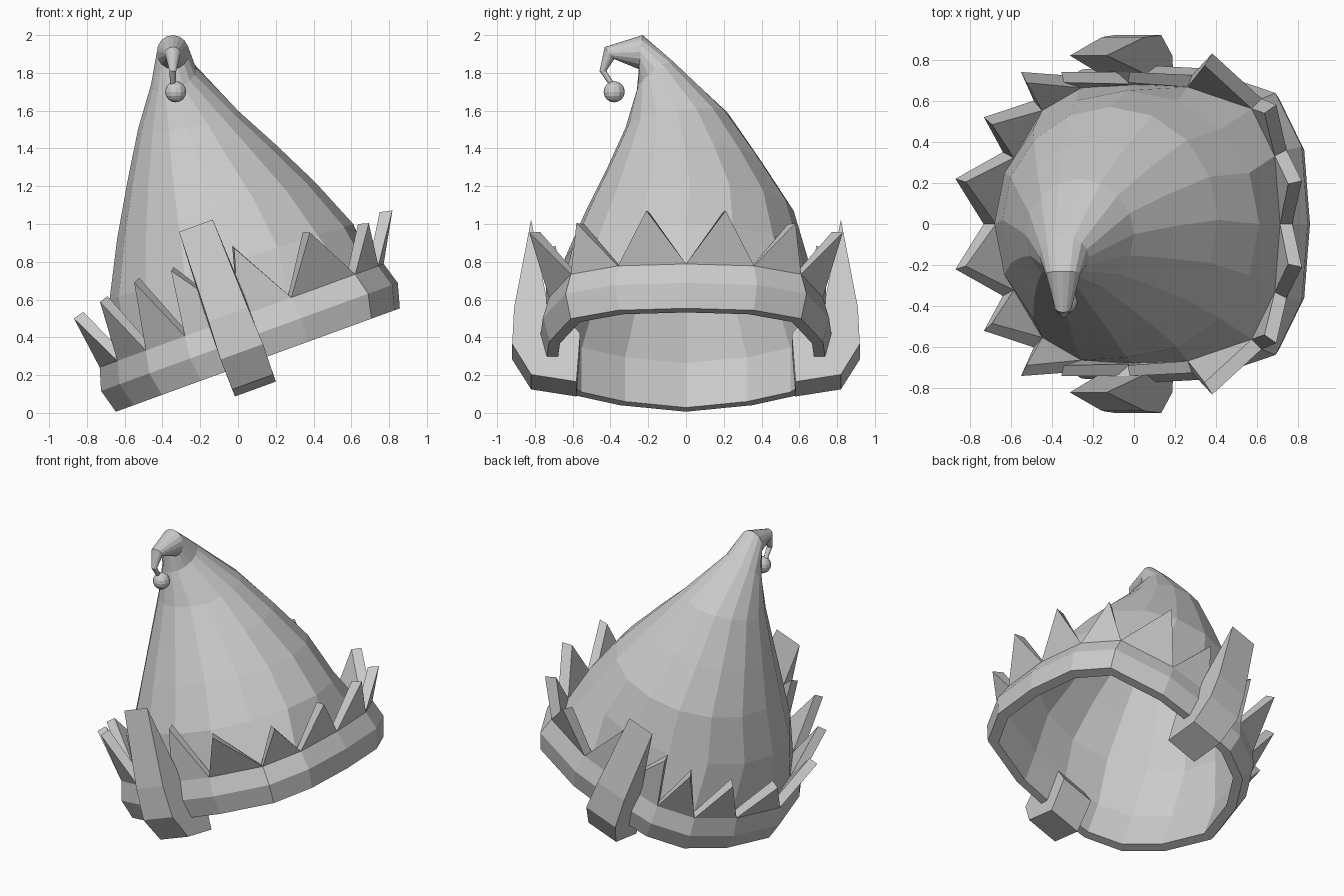
import bpy, bmesh, math
from mathutils import Vector

cube = bpy.data.objects.get("Cube")
if cube:
    bpy.data.objects.remove(cube)

grey = bpy.data.materials.new("plain_grey")
grey.use_nodes = True
grey.diffuse_color = (0.6, 0.6, 0.6, 1)
grey.node_tree.nodes["Principled BSDF"].inputs["Base Color"].default_value = (0.6, 0.6, 0.6, 1)

SIDES = 16
TILT = math.radians(20)
ORIGIN = Vector((0.105, 0, 0.28))
U = Vector((math.cos(TILT), 0, math.sin(TILT)))
W = Vector((-math.sin(TILT), 0, math.cos(TILT)))
Y = Vector((0, 1, 0))

# Brim outline from the raised end to the low end, then mirrored
HALF = [(0.80, 0), (0.77, 0.36), (0.64, 0.61), (0.28, 0.725), (-0.02, 0.74),
        (-0.32, 0.72), (-0.54, 0.60), (-0.70, 0.35), (-0.80, 0)]
OUTLINE = HALF + [(u, -y) for u, y in HALF[-2:0:-1]]


def tilted(u, y, h):
    """Point in the tilted frame of the brim."""
    return ORIGIN + U * u + Y * y + W * h


def brim_ring(scale, h):
    return [tilted(u * scale, y * scale, h) for u, y in OUTLINE]


def finish(name, bm):
    bmesh.ops.recalc_face_normals(bm, faces=bm.faces)
    mesh = bpy.data.meshes.new(name)
    bm.to_mesh(mesh)
    bm.free()
    mesh.materials.append(grey)
    ob = bpy.data.objects.new(name, mesh)
    bpy.context.collection.objects.link(ob)


def loft(name, rings, caps=False):
    """Skin a row of closed rings of points."""
    bm = bmesh.new()
    rows = [[bm.verts.new(p) for p in ring] for ring in rings]
    for a, b in zip(rows, rows[1:]):
        n = len(a)
        for i in range(n):
            j = (i + 1) % n
            bm.faces.new((a[i], a[j], b[j], b[i]))
    if caps:
        bm.faces.new(rows[0])
        bm.faces.new(rows[-1])
    finish(name, bm)


def ellipse(c, a, b):
    steps = [math.tau * i / SIDES for i in range(SIDES)]
    return [Vector(c) + Vector(a) * math.cos(t) + Vector(b) * math.sin(t) for t in steps]


# Hat body: open at the bottom, leaning and curling over at the tip
rings = [brim_ring(0.92, 0), brim_ring(0.92, 0.25)]
# left x, left z, right x, right z, y centre, y half width, y lift
sections = [
    (-0.68, 0.60, 0.61, 1.00, 0.00, 0.65, 0.0),
    (-0.64, 0.92, 0.41, 1.22, 0.02, 0.55, 0.0),
    (-0.59, 1.20, 0.20, 1.42, -0.01, 0.41, 0.02),
    (-0.53, 1.50, 0.00, 1.60, -0.05, 0.27, 0.04),
    (-0.46, 1.74, -0.22, 1.82, -0.16, 0.10, 0.07),
]
for lx, lz, rx, rz, yc, yr, lift in sections:
    rings.append(ellipse(((lx + rx) / 2, yc, (lz + rz) / 2),
                         ((rx - lx) / 2, 0, (rz - lz) / 2), (0, yr, lift)))
# y, z, half width, section direction in y and z
curl = [
    (-0.24, 1.91, 0.085, 0.01, 0.09),
    (-0.405, 1.905, 0.042, -0.025, 0.032),
    (-0.44, 1.81, 0.018, -0.018, 0.0),
    (-0.385, 1.73, 0.014, -0.012, -0.008),
]
for y, z, r, by, bz in curl:
    rings.append(ellipse((-0.345, y, z), (r, 0, 0), (0, by, bz)))
loft("hat_body", rings)

# Bell at the end of the curl
bm = bmesh.new()
bmesh.ops.create_uvsphere(bm, u_segments=12, v_segments=8, radius=0.056)
bmesh.ops.translate(bm, verts=bm.verts, vec=(-0.33, -0.38, 1.70))
finish("bell", bm)

# Brim band around the body, with a bulging outer face
band = [(0.92, 0), (1.0, 0), (1.045, 0.13), (1.0, 0.25), (0.92, 0.25)]
loft("brim_band", [brim_ring(s, h) for s, h in band])

# Flared triangular points, one on each segment of the band
tips = [(0.94, 0.21, 0.50), (0.80, 0.58, 0.48), (0.49, 0.83, 0.54), (0.085, 0.74, 0.60),
        (-0.27, 0.74, 0.60), (-0.475, 0.74, 0.61), (-0.68, 0.52, 0.575), (-0.84, 0.22, 0.54)]
for side, label in ((1, "left"), (-1, "right")):
    for i, (u, y, h) in enumerate(tips):
        ends = []
        for base_scale, tip_scale, lift in ((0.92, 0.93, 0.015), (1.0, 1.0, 0)):
            ring = [tilted(a * base_scale, side * b * base_scale, 0.25) for a, b in HALF[i:i + 2]]
            ring.append(tilted(u * tip_scale, side * y * tip_scale, h + lift))
            ends.append(ring)
        loft(f"brim_point_{label}_{i + 1}", ends, caps=True)

# Pointed side flaps
flap_profile = [(0.82, 0.78, 0.095), (0.91, 0.28, 0.11), (0.92, 0.07, 0.12),
                (0.82, -0.10, 0.115), (0.58, -0.14, 0.115), (0.56, 0.13, 0.12),
                (0.74, 0.34, 0.115)]
for side, label in ((1, "left"), (-1, "right")):
    ends = [[tilted(-0.065 + e * w, side * y, h) for y, h, w in flap_profile] for e in (-1, 1)]
    loft(f"side_flap_{label}", ends, caps=True)
